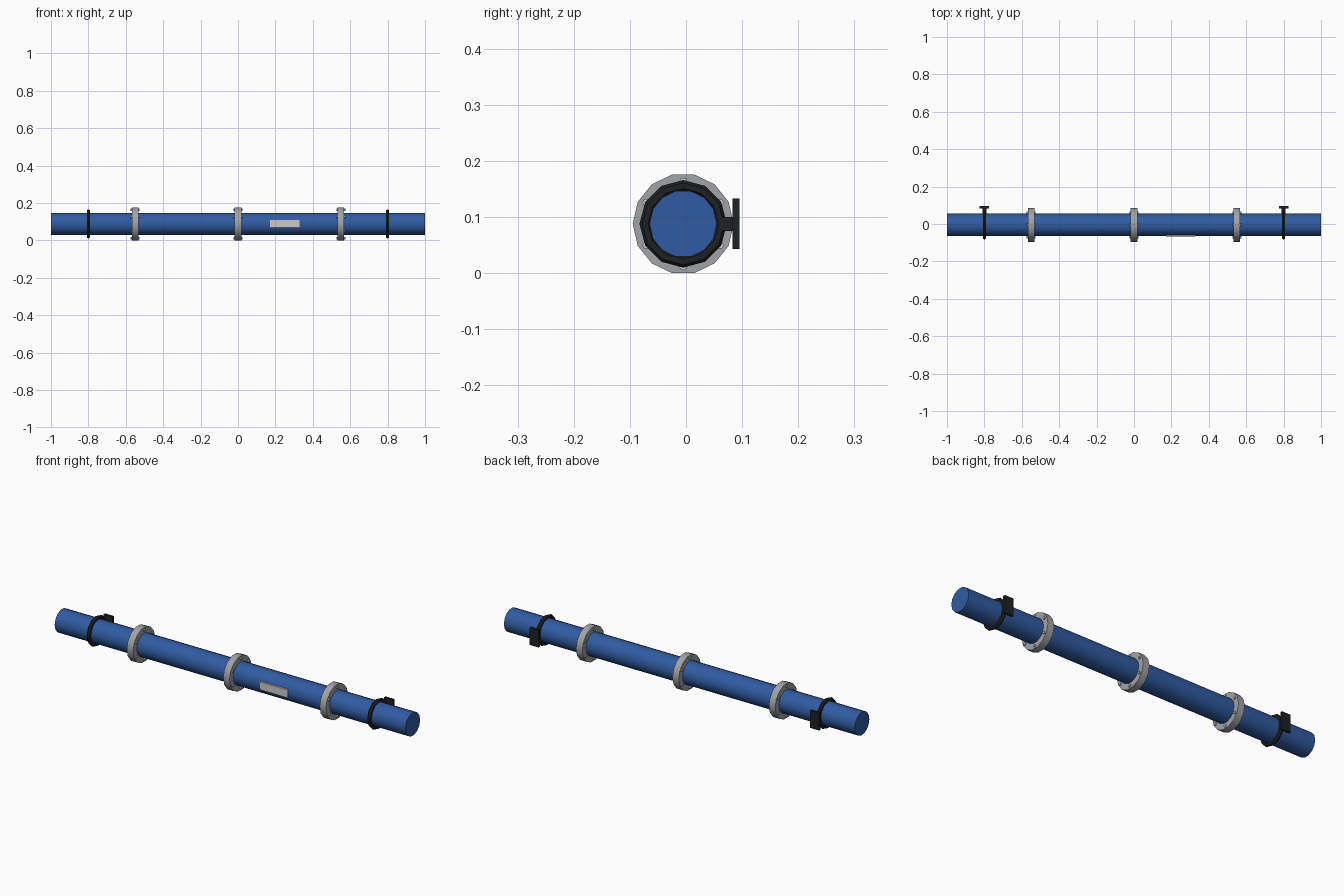
import bpy, math

if "Cube" in bpy.data.objects:
    bpy.data.objects.remove(bpy.data.objects["Cube"])

CY, CZ = -0.005, 0.0878   # pipe axis
R90 = math.pi / 2


def material(name, rgb):
    m = bpy.data.materials.new(name)
    m.diffuse_color = (*rgb, 1)
    m.use_nodes = True
    m.node_tree.nodes["Principled BSDF"].inputs["Base Color"].default_value = m.diffuse_color
    return m


BLUE = material("blue_paint", (0.03, 0.105, 0.36))
BLACK = material("black_rubber", (0.014, 0.015, 0.017))
STEEL = material("flange_steel", (0.36, 0.37, 0.39))
LIGHT = material("light_metal", (0.58, 0.59, 0.6))


def finish(name, mat, smooth=True):
    ob = bpy.context.object
    ob.name = name
    ob.data.materials.append(mat)
    if smooth:
        bpy.ops.object.shade_smooth_by_angle(angle=math.radians(40))
    return ob


def rod(name, x, y, z, r, length, sides, mat, smooth=True):
    bpy.ops.mesh.primitive_cylinder_add(vertices=sides, radius=r, depth=length,
                                        location=(x, CY + y, CZ + z), rotation=(0, R90, 0))
    return finish(name, mat, smooth)


def box(name, x, y, z, size, mat, bevel=0.0):
    bpy.ops.mesh.primitive_cube_add(size=1, location=(x, CY + y, CZ + z))
    bpy.context.object.scale = size
    bpy.ops.object.transform_apply(location=False, rotation=False, scale=True)
    ob = finish(name, mat, False)
    if bevel:
        b = ob.modifiers.new("bevel", 'BEVEL')
        b.width, b.segments = bevel, 1
    return ob


# main pipe
rod("pipe", 0, 0, 0, 0.06, 2.0, 14, BLUE)

# flanged joints with a ring of six through bolts
for i, x in enumerate((-0.55, 0, 0.55)):
    rod(f"flange_{i}", x, 0, 0, 0.09, 0.036, 14, STEEL)
    for k in range(6):
        a = math.radians(30 + 60 * k)
        rod(f"flange_bolt_{i}_{k}", x, 0.076 * math.cos(a), 0.076 * math.sin(a),
            0.007, 0.048, 6, LIGHT, False)

# wall clamps: ring, arm and wall plate
for side, x in (("left", -0.8), ("right", 0.8)):
    bpy.ops.mesh.primitive_torus_add(major_radius=0.068, minor_radius=0.01,
                                     major_segments=12, minor_segments=6,
                                     location=(x, CY, CZ), rotation=(0, R90, 0))
    finish(f"clamp_ring_{side}", BLACK)
    box(f"clamp_arm_{side}", x, 0.077, 0, (0.022, 0.03, 0.025), BLACK)
    box(f"wall_plate_{side}", x, 0.094, 0, (0.05, 0.012, 0.09), BLACK)

# blank identification plate on the front
box("id_plate", 0.25, -0.056, 0, (0.16, 0.012, 0.044), LIGHT, 0.002)
